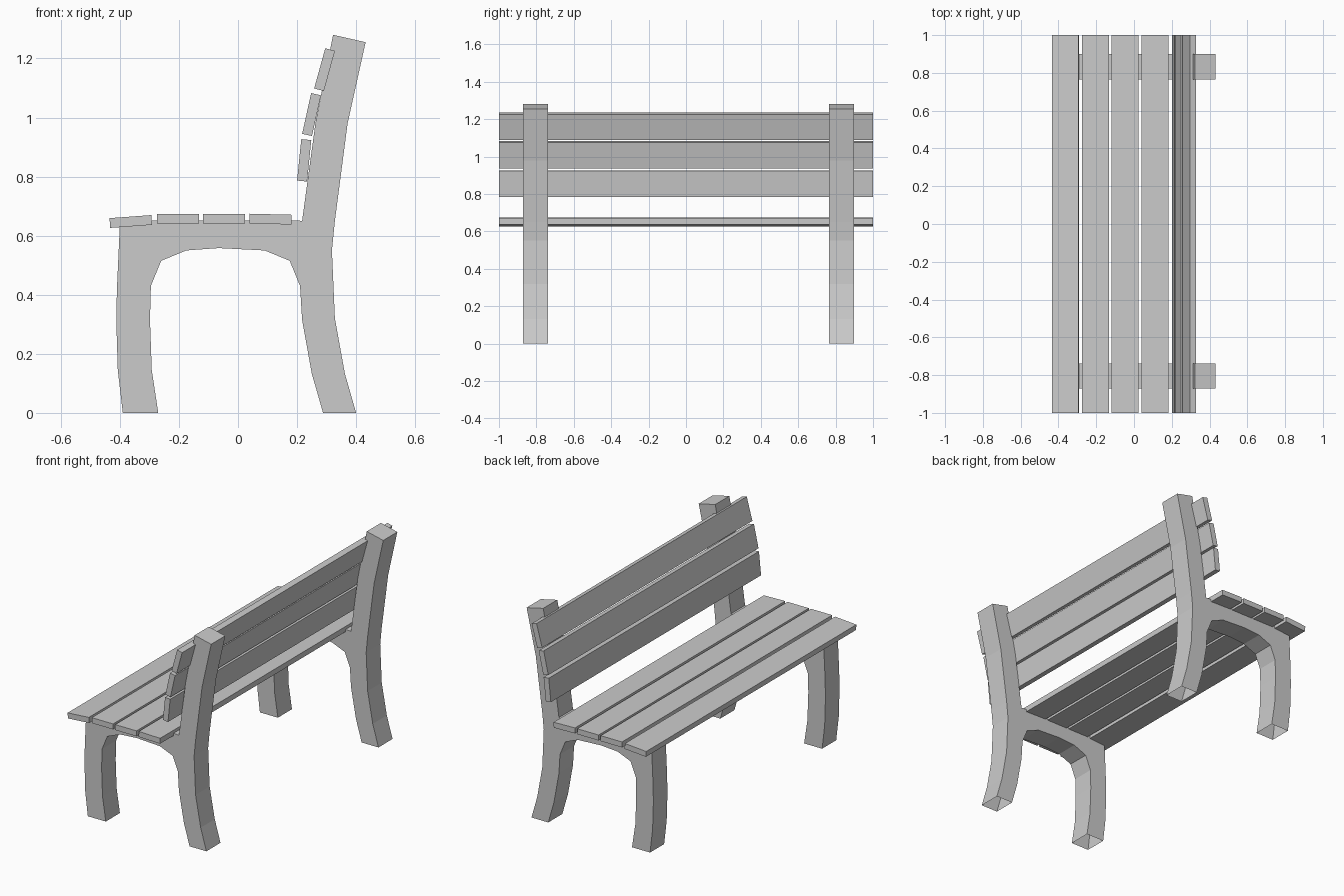
import bpy, bmesh
from math import radians

if "Cube" in bpy.data.objects:
    bpy.data.objects.remove(bpy.data.objects["Cube"])

# Side profile of one bench end (x, z), counter-clockwise from the front foot
PROFILE = [
    (-0.39, 0), (-0.27, 0), (-0.292, 0.145), (-0.298, 0.315), (-0.295, 0.43),
    (-0.26, 0.515), (-0.175, 0.55), (-0.065, 0.558), (0.09, 0.55),
    (0.175, 0.515), (0.21, 0.43), (0.217, 0.315), (0.25, 0.132), (0.288, 0),
    (0.40, 0), (0.362, 0.132), (0.328, 0.32), (0.318, 0.55), (0.328, 0.65),
    (0.371, 0.98), (0.432, 1.255), (0.322, 1.28), (0.262, 0.98),
    (0.217, 0.65), (0.19, 0.652), (-0.30, 0.652), (-0.40, 0.637),
    (-0.41, 0.417), (-0.412, 0.31), (-0.407, 0.145),
]


def add_object(name, bm):
    mesh = bpy.data.meshes.new(name)
    bm.to_mesh(mesh)
    bm.free()
    ob = bpy.data.objects.new(name, mesh)
    bpy.context.collection.objects.link(ob)
    return ob


def end_frame(name, y0, y1):
    bm = bmesh.new()
    face = bm.faces.new([bm.verts.new((x, y0, z)) for x, z in PROFILE])
    ext = bmesh.ops.extrude_face_region(bm, geom=[face], use_keep_orig=True)
    verts = [g for g in ext["geom"] if isinstance(g, bmesh.types.BMVert)]
    bmesh.ops.translate(bm, verts=verts, vec=(0, y1 - y0, 0))
    bmesh.ops.recalc_face_normals(bm, faces=bm.faces)
    # The feet are open underneath
    feet = [f for f in bm.faces if all(v.co.z < 1e-4 for v in f.verts)]
    bmesh.ops.delete(bm, geom=feet, context='FACES_ONLY')
    return add_object(name, bm)


def slat(name, x, z, width, thick, tilt):
    bm = bmesh.new()
    bmesh.ops.create_cube(bm, size=1)
    bmesh.ops.scale(bm, vec=(width, 2.0, thick), verts=bm.verts)
    ob = add_object(name, bm)
    ob.location = (x, 0, z)
    ob.rotation_euler.y = radians(-tilt)
    return ob


# Curved end frames
end_frame("end_frame_near", -0.872, -0.738)
end_frame("end_frame_far", 0.765, 0.899)

# Seat slats: centre x, centre z, tilt above horizontal
for i, (x, z, tilt) in enumerate([(-0.363, 0.648, 4.2), (-0.203, 0.657, 0),
                                  (-0.047, 0.657, 0), (0.110, 0.656, -1.4)]):
    slat(f"seat_slat_{i + 1}", x, z, 0.142, 0.033, tilt)

# Backrest slats: leaning further back towards the top
for i, (x, z, tilt) in enumerate([(0.224, 0.855, 84.2), (0.249, 1.010, 77.5),
                                  (0.293, 1.162, 74.6)]):
    slat(f"back_slat_{i + 1}", x, z, 0.141, 0.034, tilt)
